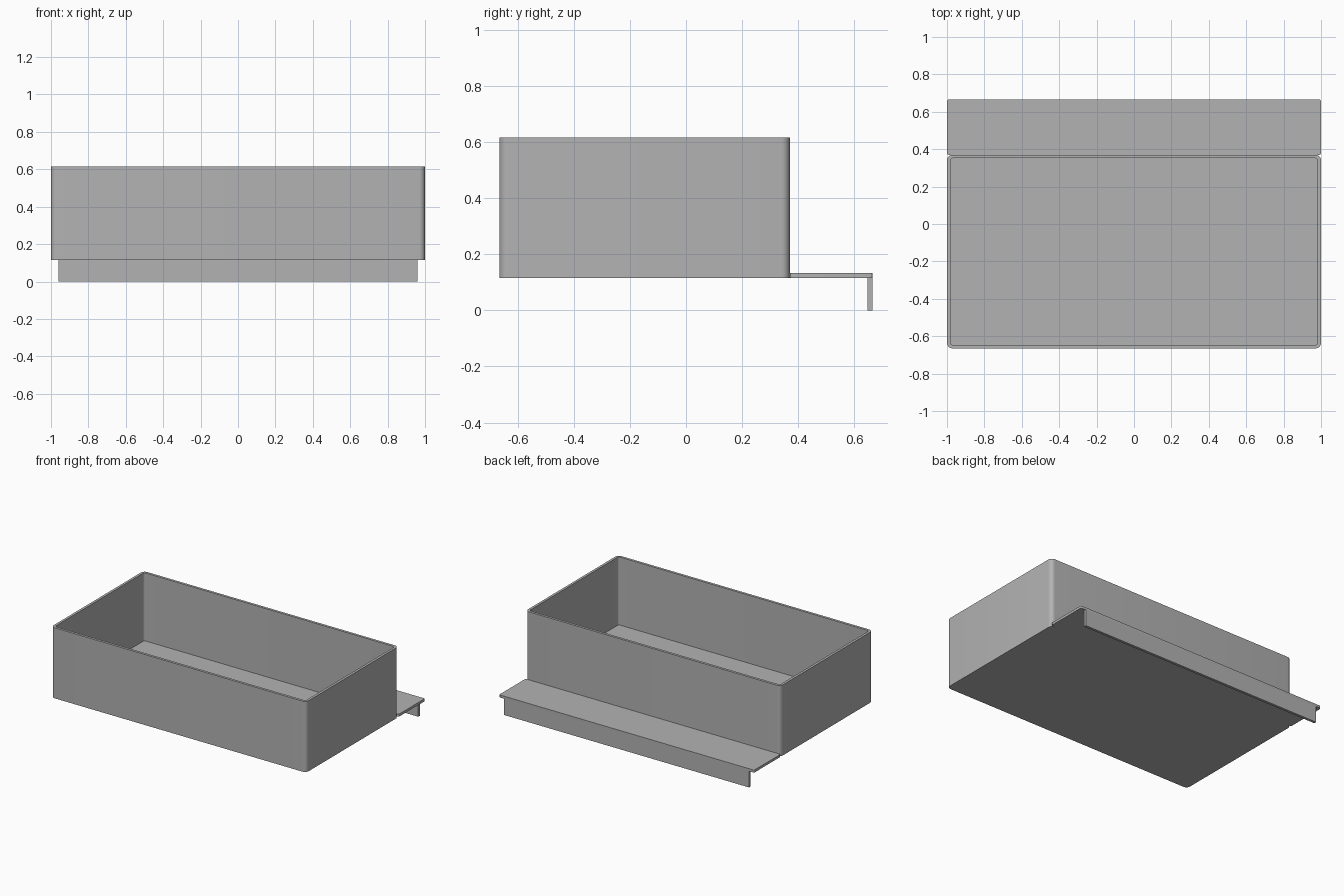
import bpy
import bmesh
from math import cos, sin, pi

if "Cube" in bpy.data.objects:
    bpy.data.objects.remove(bpy.data.objects["Cube"])

grey = bpy.data.materials.new("plain_grey")
grey.use_nodes = True
colour = (0.45, 0.45, 0.45, 1)
grey.diffuse_color = colour
grey.node_tree.nodes["Principled BSDF"].inputs["Base Color"].default_value = colour

WALL = 0.018
BASE, RIM = 0.115, 0.615
FRONT, TRAY_BACK, BACK = -0.665, 0.37, 0.665


def rounded_ring(bm, x, y0, y1, z, radius, steps=8):
    """Ring of vertices around a rounded rectangle, symmetric in x."""
    corners = [(x, y1), (-x, y1), (-x, y0), (x, y0)]
    ring = []
    for i, (cx, cy) in enumerate(corners):
        mx = cx - radius if cx > 0 else cx + radius
        my = cy - radius if cy == y1 else cy + radius
        for s in range(steps + 1):
            a = (i + s / steps) * pi / 2
            ring.append(bm.verts.new((mx + radius * cos(a), my + radius * sin(a), z)))
    return ring


def lofted(name, sections):
    """Join successive rings and cap both ends."""
    bm = bmesh.new()
    rings = [rounded_ring(bm, *s) for s in sections]
    for a, b in zip(rings, rings[1:]):
        for i in range(len(a)):
            j = (i + 1) % len(a)
            bm.faces.new((a[i], a[j], b[j], b[i]))
    bm.faces.new(rings[0])
    bm.faces.new(rings[-1])
    bmesh.ops.recalc_face_normals(bm, faces=bm.faces)
    mesh = bpy.data.meshes.new(name)
    bm.to_mesh(mesh)
    bm.free()
    obj = bpy.data.objects.new(name, mesh)
    bpy.context.collection.objects.link(obj)
    mesh.materials.append(grey)
    bpy.ops.object.select_all(action="DESELECT")
    obj.select_set(True)
    bpy.context.view_layer.objects.active = obj
    bpy.ops.object.shade_smooth_by_angle()
    return obj


# Open tray: outer wall, rim, inner wall and floor in one skin
outer = (1, FRONT, TRAY_BACK)
inner = (1 - WALL, FRONT + WALL, TRAY_BACK - WALL)
lofted("tray", [(*outer, BASE, 0.03), (*outer, RIM, 0.03),
                (*inner, RIM, 0.015), (*inner, BASE + WALL, 0.015)])

# Thin ledge behind the tray
ledge = (1, TRAY_BACK, BACK)
lofted("rear_ledge", [(*ledge, BASE, 0.01), (*ledge, BASE + WALL, 0.01)])

# Downturned strip under the rear edge of the ledge
bpy.ops.mesh.primitive_cube_add(size=1, location=(0, BACK - WALL / 2, BASE / 2))
strip = bpy.context.object
strip.name = "hanging_strip"
strip.scale = (1.92, WALL, BASE)
strip.data.materials.append(grey)
